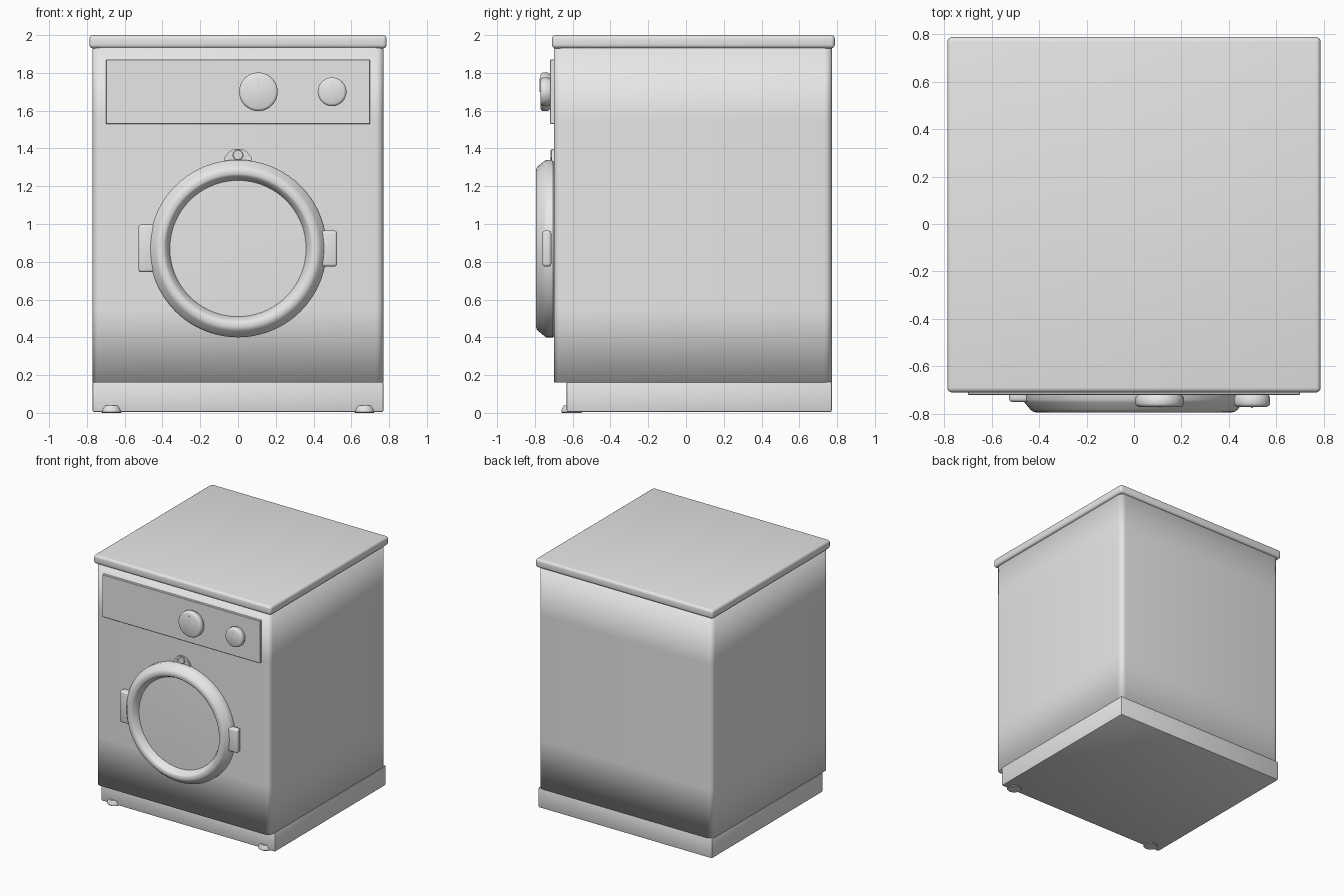
import bpy, bmesh, math

if "Cube" in bpy.data.objects:
    bpy.data.objects.remove(bpy.data.objects["Cube"])

mat = bpy.data.materials.new("light_grey")
mat.diffuse_color = (0.8, 0.8, 0.8, 1)
mat.use_nodes = True
mat.node_tree.nodes["Principled BSDF"].inputs["Base Color"].default_value = mat.diffuse_color


def finish(name, bm, angle=35):
    bmesh.ops.recalc_face_normals(bm, faces=bm.faces[:])
    me = bpy.data.meshes.new(name)
    bm.to_mesh(me)
    bm.free()
    me.materials.append(mat)
    ob = bpy.data.objects.new(name, me)
    bpy.context.collection.objects.link(ob)
    bpy.ops.object.select_all(action='DESELECT')
    ob.select_set(True)
    bpy.context.view_layer.objects.active = ob
    if angle is None:
        bpy.ops.object.shade_smooth()
    else:
        bpy.ops.object.shade_smooth_by_angle(angle=math.radians(angle))
    return ob


def box(name, x, y, z, bevel=0.0, segments=3):
    bm = bmesh.new()
    bmesh.ops.create_cube(bm, size=1)
    for v in bm.verts:
        for i, (lo, hi) in enumerate((x, y, z)):
            v.co[i] = lo + (hi - lo) * (v.co[i] + 0.5)
    if bevel:
        bmesh.ops.bevel(bm, geom=bm.edges[:], offset=bevel, segments=segments,
                        profile=0.5, affect='EDGES')
    return finish(name, bm)


def skin(bm, rings):
    """Bridge equal point rings and cap both ends."""
    vs = [[bm.verts.new(p) for p in r] for r in rings]
    n = len(vs[0])
    for a, b in zip(vs, vs[1:]):
        for i in range(n):
            j = (i + 1) % n
            bm.faces.new((a[i], a[j], b[j], b[i]))
    bm.faces.new(vs[0])
    bm.faces.new(vs[-1])


def lathe(name, cx, cz, profile, n=64, angle=35):
    """Turned part about a front-to-back axis; profile holds (radius, y)."""
    bm = bmesh.new()
    skin(bm, [[(cx + r * math.cos(2 * math.pi * i / n), y,
                cz + r * math.sin(2 * math.pi * i / n)) for i in range(n)]
              for r, y in profile])
    return finish(name, bm, angle)


# cabinet: rounded-corner shell, softly shaded towards top and bottom
def rounded_outline(z, hx, y0, y1, r, seg=5):
    pts = []
    corners = ((hx - r, y1 - r), (-hx + r, y1 - r), (-hx + r, y0 + r), (hx - r, y0 + r))
    for k, (cx, cy) in enumerate(corners):
        for s in range(seg + 1):
            a = math.pi / 2 * (k + s / seg)
            pts.append((cx + r * math.cos(a), cy + r * math.sin(a), z))
    return pts


bm = bmesh.new()
skin(bm, [rounded_outline(z, 0.77, -0.70, 0.772, 0.04) for z in (0.16, 0.55, 1.55, 1.94)])
finish("cabinet", bm, None)

# lid and plinth
box("lid", (-0.787, 0.787), (-0.71, 0.788), (1.93, 2.0), 0.02, 4)
box("plinth", (-0.77, 0.77), (-0.632, 0.772), (0.005, 0.165), 0.008, 2)

# front feet
for side, sx in (("left", -1), ("right", 1)):
    bm = bmesh.new()
    skin(bm, [[(sx * 0.67 + r * math.cos(math.pi * i / 12), -0.605 + r * math.sin(math.pi * i / 12), z)
               for i in range(24)]
              for r, z in ((0.05, 0.0), (0.054, 0.004), (0.054, 0.016), (0.042, 0.04))])
    finish(side + "_foot", bm)

# control panel and knobs
box("control_panel", (-0.70, 0.70), (-0.72, -0.69), (1.53, 1.87), 0.003, 1)
for name, cx, r in (("program_knob", 0.108, 0.102), ("temperature_knob", 0.498, 0.076)):
    lathe(name, cx, 1.70, [(r * 0.9, -0.71), (r * 0.94, -0.724), (r, -0.732), (r, -0.758),
                           (r - 0.004, -0.766), (r - 0.014, -0.771)], 48, 50)
    box(name + "_pointer", (cx - 0.004, cx + 0.004), (-0.776, -0.765),
        (1.70, 1.70 + r * 0.7))

# door ring, with a sloped inner wall, and window
lathe("door", 0, 0.87, [(0.455, -0.69), (0.47, -0.705), (0.47, -0.74), (0.462, -0.752),
                        (0.437, -0.782), (0.428, -0.79), (0.415, -0.794), (0.395, -0.794),
                        (0.385, -0.788), (0.362, -0.745), (0.36, -0.735)], 72)
lathe("door_window", 0, 0.87, [(0.365, -0.72), (0.365, -0.738), (0.2, -0.742), (0.05, -0.744)], 72)

# hinge on the left, handle on the right
box("door_hinge", (-0.527, -0.44), (-0.75, -0.69), (0.745, 0.997), 0.014, 3)
box("door_handle", (0.43, 0.525), (-0.76, -0.713), (0.775, 0.965), 0.014, 3)

# small latch above the door
outline = [(-0.075, 1.325), (-0.07, 1.355), (-0.045, 1.385), (-0.02, 1.397),
           (0.02, 1.397), (0.045, 1.385), (0.07, 1.355), (0.075, 1.325)]
bm = bmesh.new()
skin(bm, [[(x, y, z) for x, z in outline] for y in (-0.695, -0.711)])
finish("door_latch", bm)
lathe("latch_button", 0, 1.365, [(0.028, -0.70), (0.028, -0.714), (0.024, -0.717)], 20)
for sx in (-1, 1):
    lathe("latch_rivet", sx * 0.047, 1.355, [(0.013, -0.70), (0.013, -0.714)], 12)
